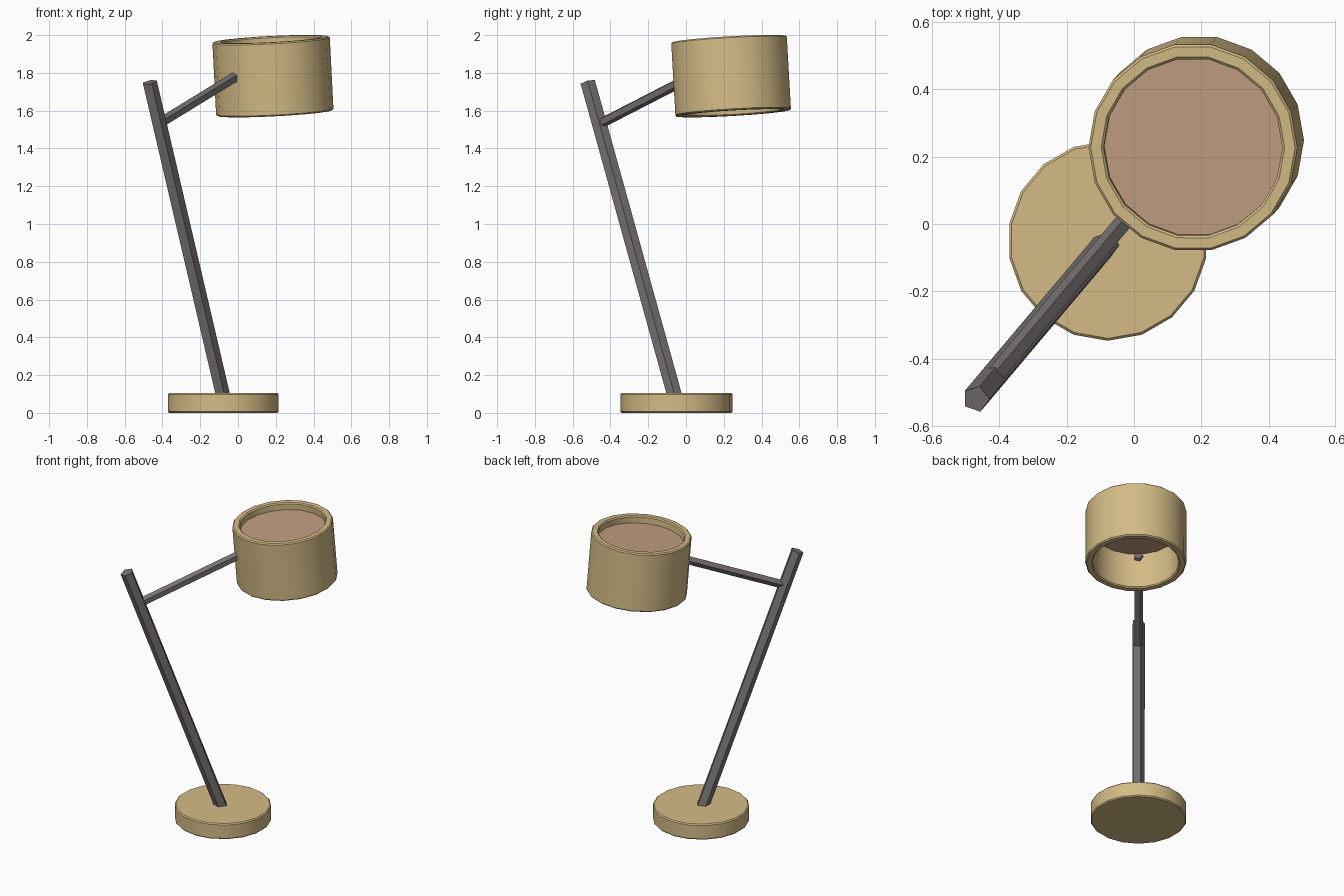
import bpy, bmesh, math
from mathutils import Vector

if "Cube" in bpy.data.objects:
    bpy.data.objects.remove(bpy.data.objects["Cube"])


def material(name, rgb):
    m = bpy.data.materials.new(name)
    m.diffuse_color = (*rgb, 1)
    m.use_nodes = True
    m.node_tree.nodes["Principled BSDF"].inputs["Base Color"].default_value = m.diffuse_color
    return m


TAN = material("tan", (0.66, 0.50, 0.24))
STEEL = material("dark_grey", (0.19, 0.17, 0.17))
PINK = material("warm_brown", (0.54, 0.34, 0.22))


def lathe(name, profile, sides, origin, axis, mat, ring=False, turn=0.0, smooth=True):
    """Spin (radius, height) points around an axis; ring joins the profile into a loop."""
    bm = bmesh.new()
    rot = Vector((0, 0, 1)).rotation_difference(Vector(axis))
    loops = []
    for r, h in profile:
        angles = [turn + 2 * math.pi * i / sides for i in range(sides)]
        loops.append([bm.verts.new(Vector(origin) + rot @ Vector(
            (r * math.cos(a), r * math.sin(a), h))) for a in angles])
    pairs = list(zip(loops, loops[1:]))
    if ring:
        pairs.append((loops[-1], loops[0]))
    else:
        bm.faces.new(loops[0])
        bm.faces.new(loops[-1])
    for a, b in pairs:
        for i in range(sides):
            j = (i + 1) % sides
            bm.faces.new((a[i], a[j], b[j], b[i]))
    bmesh.ops.recalc_face_normals(bm, faces=bm.faces)
    me = bpy.data.meshes.new(name)
    bm.to_mesh(me)
    bm.free()
    me.materials.append(mat)
    ob = bpy.data.objects.new(name, me)
    bpy.context.collection.objects.link(ob)
    if smooth:
        bpy.ops.object.select_all(action='DESELECT')
        ob.select_set(True)
        bpy.context.view_layer.objects.active = ob
        bpy.ops.object.shade_smooth_by_angle(angle=math.radians(30))
    return ob


def rod(name, start, end, radius):
    """Five-sided straight bar between two points."""
    d = Vector(end) - Vector(start)
    return lathe(name, [(radius, 0), (radius, d.length)], 5, start, d, STEEL, smooth=False)


B = 0.007  # small edge bevel

# Round foot
R, H = 0.297, 0.105
lathe("base", [(R - B, 0), (R, B), (R, H - B), (R - B, H)], 18,
      (-0.078, -0.05, 0), (0, 0, 1), TAN, turn=math.pi / 2)

# Leaning pole and the arm reaching into the shade
rod("pole", (-0.073, -0.049, 0.05), (-0.47, -0.52, 1.75), 0.041)
rod("arm", (-0.419, -0.459, 1.53), (0.013, 0.056, 1.795), 0.028)

# Tilted drum shade with a thick wall
low = Vector((0.195, 0.25, 1.5875))
axis = Vector((0.175, 0.2275, 1.978)) - low
L, RO, RI = axis.length, 0.311, 0.266
lathe("shade", [(RO - B, 0), (RO, B), (RO, L - B), (RO - B, L),
                (RI + B, L), (RI, L - B), (RI, B), (RI + B, 0)], 18,
      low, axis, TAN, ring=True)

# Diffuser disc set inside the shade
lathe("diffuser", [(RI + 0.003, 0.25), (RI + 0.003, 0.345)], 18, low, axis, PINK)
